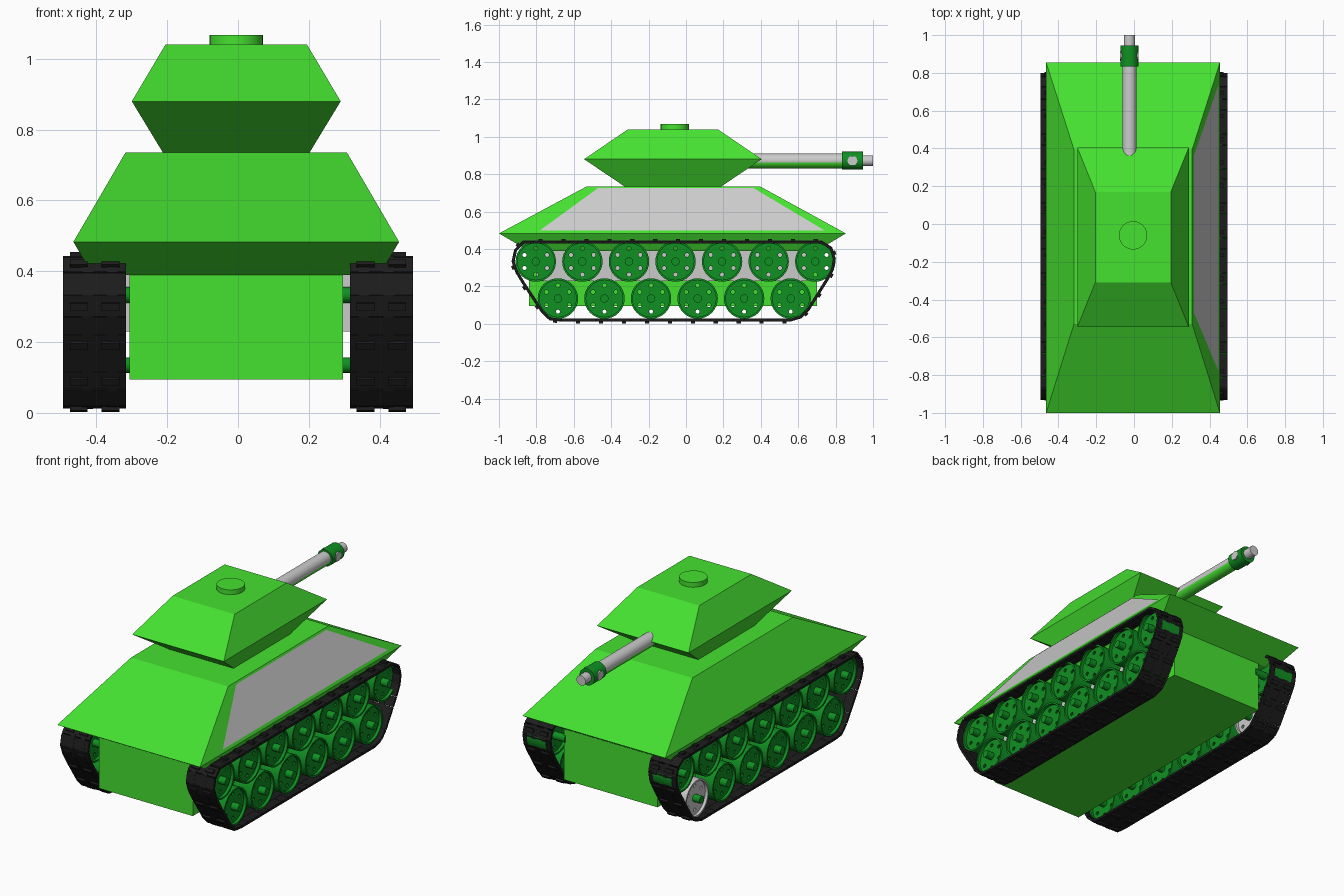
import bpy, bmesh, math
from mathutils import Vector, Matrix

if "Cube" in bpy.data.objects:
    bpy.data.objects.remove(bpy.data.objects["Cube"])


def mat(name, col):
    m = bpy.data.materials.new(name)
    m.diffuse_color = (*col, 1)
    m.use_nodes = True
    m.node_tree.nodes["Principled BSDF"].inputs["Base Color"].default_value = m.diffuse_color
    return m


GREEN = mat("bright_green", (0.06, 0.75, 0.03))
DARK = mat("wheel_green", (0.005, 0.28, 0.016))
BLACK = mat("track_black", (0.012, 0.012, 0.012))


def finish(bm, name, material=None, smooth=False):
    bmesh.ops.recalc_face_normals(bm, faces=bm.faces)
    me = bpy.data.meshes.new(name)
    bm.to_mesh(me)
    bm.free()
    ob = bpy.data.objects.new(name, me)
    bpy.context.collection.objects.link(ob)
    if material:
        me.materials.append(material)
    if smooth:
        bpy.ops.object.select_all(action='DESELECT')
        ob.select_set(True)
        bpy.context.view_layer.objects.active = ob
        bpy.ops.object.shade_smooth_by_angle(angle=math.radians(35))
    return ob


def loft(name, levels, material, cx=-0.005):
    """Stack of rectangles: (z, half width, y min, y max)."""
    bm = bmesh.new()
    rings = [[bm.verts.new(p) for p in ((cx - w, a, z), (cx + w, a, z), (cx + w, b, z), (cx - w, b, z))]
             for z, w, a, b in levels]
    for lo, hi in zip(rings, rings[1:]):
        for i in range(4):
            j = (i + 1) % 4
            bm.faces.new((lo[i], lo[j], hi[j], hi[i]))
    bm.faces.new(rings[0])
    bm.faces.new(rings[-1])
    return finish(bm, name, material)


def add_lathe(bm, profile, axis, centre, n=32):
    """Closed surface of revolution from (radius, distance along axis) points."""
    rot = Vector((0, 0, 1)).rotation_difference(Vector(axis)).to_matrix().to_4x4()
    m = Matrix.Translation(centre) @ rot
    rings = [[bm.verts.new(m @ Vector((r * math.cos(2 * math.pi * k / n), r * math.sin(2 * math.pi * k / n), h)))
              for k in range(n)] for r, h in profile]
    return rings


def lathe(name, profile, axis, centre, material=None, loop=False, n=32, bm=None):
    own = bm is None
    bm = bm or bmesh.new()
    rings = add_lathe(bm, profile, axis, centre, n)
    for a, b in zip(rings, rings[1:] + (rings[:1] if loop else [])):
        for k in range(n):
            bm.faces.new((a[k], a[(k + 1) % n], b[(k + 1) % n], b[k]))
    if not loop:
        bm.faces.new(rings[0])
        bm.faces.new(rings[-1])
    return finish(bm, name, material, True) if own else None


def add_box(bm, size, matrix):
    bmesh.ops.create_cube(bm, size=1, matrix=matrix @ Matrix.Diagonal((*size, 1)))


# hull and turret
loft("lower_hull", [(0.095, 0.302, -0.84, 0.70), (0.40, 0.302, -0.84, 0.70)], GREEN)
loft("side_sponson", [(0.23, 0.316, -0.80, 0.65), (0.41, 0.316, -0.80, 0.65)], None, 0)
loft("upper_hull", [(0.39, 0.405, -0.84, 0.70), (0.483, 0.46, -1.0, 0.855), (0.735, 0.313, -0.53, 0.395)], GREEN)
loft("turret", [(0.735, 0.207, -0.33, 0.19), (0.88, 0.295, -0.545, 0.405), (1.04, 0.20, -0.31, 0.17)], GREEN)
lathe("turret_hatch", [(0.075, 1.03), (0.075, 1.068)], (0, 0, 1), (-0.005, -0.06, 0), GREEN)

# bare metal panel lying on the right hull slope
bm = bmesh.new()
bm.faces.new([bm.verts.new(p) for p in ((0.448, -0.78, 0.5), (0.448, 0.74, 0.5), (0.317, 0.36, 0.726), (0.317, -0.47, 0.726))])
finish(bm, "side_panel")

# gun: grey tube over a green lower sleeve, collar with side ports, muzzle
GX, GZ = -0.024, 0.872
lathe("gun_barrel", [(0.038, 0.25), (0.038, 0.85)], (0, 1, 0), (GX, 0, GZ))
lathe("gun_sleeve", [(0.037, 0.25), (0.037, 0.84)], (0, 1, 0), (GX, 0, GZ - 0.004), GREEN)
lathe("muzzle_collar", [(0.048, 0.835), (0.048, 0.945)], (0, 1, 0), (GX, 0, GZ), DARK)
lathe("muzzle_port", [(0.026, -0.049), (0.026, 0.049)], (1, 0, 0), (GX, 0.89, GZ))
lathe("muzzle_tip", [(0.029, 0.94), (0.029, 1.0)], (0, 1, 0), (GX, 0, GZ))


# wheels: pierced disc, rim and axle
def pierced_disc(name):
    cu = bpy.data.curves.new(name, 'CURVE')
    cu.dimensions, cu.fill_mode, cu.extrude = '2D', 'BOTH', 0.008
    holes = [(0.07 * math.cos(k * math.pi / 3), 0.07 * math.sin(k * math.pi / 3), 0.011, 10) for k in range(6)]
    for cx, cy, r, n in [(0, 0, 0.1, 32)] + holes:
        sp = cu.splines.new('POLY')
        sp.points.add(n - 1)
        sp.use_cyclic_u = True
        for k, p in enumerate(sp.points):
            t = 2 * math.pi * k / n
            p.co = (cx + r * math.cos(t), cy + r * math.sin(t), 0, 1)
    ob = bpy.data.objects.new(name, cu)
    bpy.context.collection.objects.link(ob)
    me = bpy.data.meshes.new_from_object(ob.evaluated_get(bpy.context.evaluated_depsgraph_get()))
    bpy.data.objects.remove(ob)
    return me


bm = bmesh.new()
bm.from_mesh(pierced_disc("disc"))
bmesh.ops.transform(bm, matrix=Matrix.Translation((0, 0, 0.035)), verts=bm.verts)
other = bmesh.ops.duplicate(bm, geom=bm.verts[:] + bm.edges[:] + bm.faces[:])["geom"]
bmesh.ops.translate(bm, vec=(0, 0, -0.07), verts=[v for v in other if isinstance(v, bmesh.types.BMVert)])
bmesh.ops.rotate(bm, cent=(0, 0, 0), matrix=Matrix.Rotation(math.pi / 2, 3, 'Y'), verts=bm.verts)
lathe("", [(0.108, -0.06), (0.108, 0.06), (0.098, 0.06), (0.098, -0.06)], (1, 0, 0), (0, 0, 0), loop=True, bm=bm)
proto = finish(bm, "wheel", DARK, True)
grey_mesh = proto.data.copy()
grey_mesh.materials.clear()
spots = [(-0.803 + 0.249 * i, 0.333) for i in range(7)] + [(-0.685 + 0.249 * i, 0.135) for i in range(6)]
axles = bmesh.new()
for side in (-1, 1):
    for i, (y, z) in enumerate(spots):
        mesh = grey_mesh if side < 0 and i == 12 else proto.data
        ob = bpy.data.objects.new("wheel", mesh)
        ob.location = (side * 0.405, y, z)
        bpy.context.collection.objects.link(ob)
        lathe("", [(0.022, -0.12), (0.022, 0.088)], (side, 0, 0), (side * 0.405, y, z), n=16, bm=axles)
finish(axles, "wheel_axles", DARK, True)
bpy.data.objects.remove(proto)

# tracks: link plates, joints and tread lugs placed along a closed path
path = [Vector(p) for p in ((-0.87, 0.436), (-0.91, 0.40), (-0.925, 0.33), (-0.90, 0.265), (-0.765, 0.06), (-0.72, 0.02),
                            (0.59, 0.02), (0.64, 0.055), (0.775, 0.27), (0.797, 0.33), (0.78, 0.40), (0.74, 0.436))]
legs = list(zip(path, path[1:] + path[:1]))
total = sum((b - a).length for a, b in legs)


def along(d):
    d %= total
    for a, b in legs:
        if d <= (b - a).length:
            return a.lerp(b, d / (b - a).length)
        d -= (b - a).length
    return path[0]


COUNT = 64
pitch = total / COUNT
bm = bmesh.new()
for i in range(COUNT):
    a, b = along(i * pitch), along((i + 1) * pitch)
    c, d = (a + b) / 2, b - a
    frame = Matrix.Translation((0.405, c.x, c.y)) @ Matrix.Rotation(math.atan2(d.y, d.x), 4, 'X')
    end = 0.006 if i % 3 == 0 else -0.002
    add_box(bm, (0.178, d.length - end, 0.014), frame)
    for x in (-0.05, 0.02):
        add_box(bm, (0.03, d.length + 0.006, 0.016), frame @ Matrix.Translation((x, 0, 0)))
    if i % 2 == 0:
        for x in (-0.045, 0.045):
            add_box(bm, (0.05, 0.022, 0.012), frame @ Matrix.Translation((x, 0, -0.012)))
track = finish(bm, "track", BLACK)
mirror_centre = bpy.data.objects.new("mirror_centre", None)
mirror_centre.hide_render = True
bpy.context.collection.objects.link(mirror_centre)
mod = track.modifiers.new("other_side", 'MIRROR')
mod.mirror_object = mirror_centre
